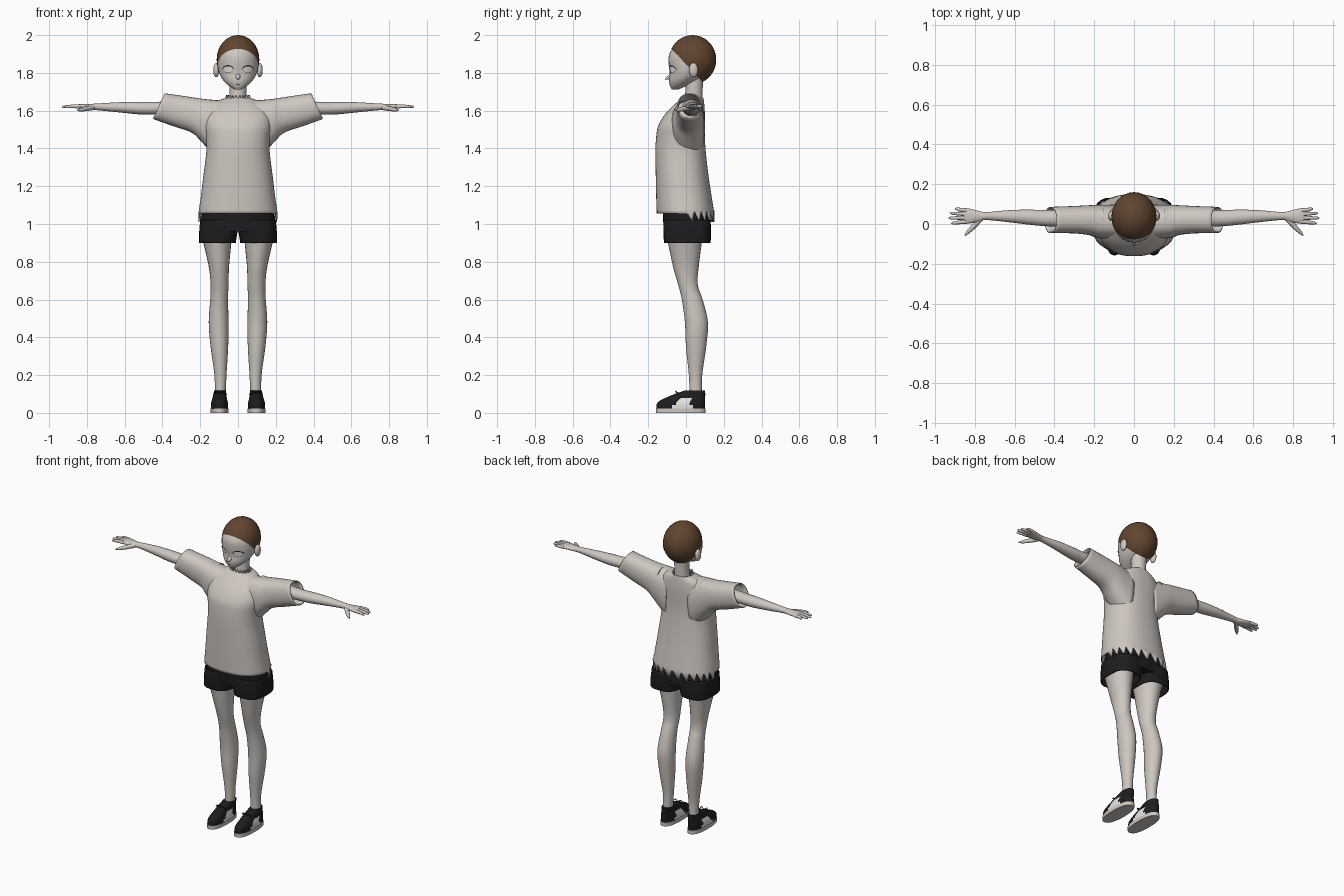
import bpy, bmesh, math
from mathutils import Vector
from mathutils.bvhtree import BVHTree

if "Cube" in bpy.data.objects:
    bpy.data.objects.remove(bpy.data.objects["Cube"])


def material(name, rgb):
    m = bpy.data.materials.new(name)
    m.use_nodes = True
    m.diffuse_color = (*rgb, 1)
    bsdf = m.node_tree.nodes["Principled BSDF"]
    bsdf.inputs["Base Color"].default_value = (*rgb, 1)
    bsdf.inputs["Roughness"].default_value = 0.8
    return m


PALE = material("pale_skin_and_cloth", (0.62, 0.57, 0.53))
BROWN = material("brown_hair", (0.12, 0.06, 0.03))
BLACK = material("black_cloth", (0.012, 0.012, 0.013))
WHITE = material("white", (0.8, 0.79, 0.77))


def finish(name, bm, mats, angle=50, normals=True):
    if normals:
        bmesh.ops.recalc_face_normals(bm, faces=bm.faces)
    me = bpy.data.meshes.new(name)
    bm.to_mesh(me)
    bm.free()
    for m in mats:
        me.materials.append(m)
    ob = bpy.data.objects.new(name, me)
    bpy.context.scene.collection.objects.link(ob)
    bpy.ops.object.select_all(action="DESELECT")
    bpy.context.view_layer.objects.active = ob
    ob.select_set(True)
    bpy.ops.object.shade_smooth_by_angle(angle=math.radians(angle))
    return ob


def spline(p, steps):
    """Catmull-Rom through tuples."""
    out = []
    for i in range(len(p) - 1):
        a, b, c, d = p[max(i - 1, 0)], p[i], p[i + 1], p[min(i + 2, len(p) - 1)]
        for k in range(steps):
            t = k / steps
            out.append([q + 0.5 * t * (r - o + t * (2 * o - 5 * q + 4 * r - s + t * (3 * (q - r) + s - o)))
                        for o, q, r, s in zip(a, b, c, d)])
    return out + [list(p[-1])]


def loft(name, rings, mats, axis="z", segs=24, steps=4, power=2.0, caps=True,
         side=1, tweak=None, rule=None, angle=50):
    """Rings are (position, low a, high a, low b, high b) across the axis."""
    bm = bmesh.new()
    loops = []
    rings = spline(rings, steps)
    for n, (t, a0, a1, b0, b1) in enumerate(rings):
        loop = []
        for k in range(segs):
            w = math.tau * k / segs
            c, s = math.cos(w), math.sin(w)
            u = (a0 + a1) / 2 + (a1 - a0) / 2 * math.copysign(abs(c) ** (2 / power), c)
            v = (b0 + b1) / 2 + (b1 - b0) / 2 * math.copysign(abs(s) ** (2 / power), s)
            co = Vector((t, u, v) if axis == "x" else (u, v, t))
            if tweak:
                tweak(co, n, k, len(rings))
            co.x *= side
            loop.append(bm.verts.new(co))
        loops.append(loop)
    for lo, hi in zip(loops, loops[1:]):
        for k in range(segs):
            j = (k + 1) % segs
            bm.faces.new((lo[k], lo[j], hi[j], hi[k]))
    if caps:
        bm.faces.new(loops[0][::-1])
        bm.faces.new(loops[-1])
    if rule:
        for f in bm.faces:
            f.material_index = rule(f.calc_center_median())
    return finish(name, bm, mats, angle)


def tube(name, points, radii, mat, side=1, segs=10):
    """Tapered round tube through a few points."""
    bm = bmesh.new()
    pts = [Vector((p[0] * side, p[1], p[2])) for p in points]
    loops = []
    for i, p in enumerate(pts):
        q = (pts[min(i + 1, len(pts) - 1)] - pts[max(i - 1, 0)]).to_track_quat("Z", "Y")
        loops.append([bm.verts.new(p + q @ Vector((radii[i] * math.cos(math.tau * k / segs),
                      radii[i] * math.sin(math.tau * k / segs), 0))) for k in range(segs)])
    for lo, hi in zip(loops, loops[1:]):
        for k in range(segs):
            bm.faces.new((lo[k], lo[(k + 1) % segs], hi[(k + 1) % segs], hi[k]))
    bm.faces.new(loops[0])
    bm.faces.new(loops[-1])
    return finish(name, bm, [mat], 60)


def ball(name, center, scale, mat, cut=None):
    bm = bmesh.new()
    bmesh.ops.create_uvsphere(bm, u_segments=32, v_segments=20, radius=1)
    for v in bm.verts:
        v.co = Vector(center) + Vector(a * b for a, b in zip(v.co, scale))
    if cut:
        bmesh.ops.bisect_plane(bm, geom=bm.verts[:] + bm.edges[:] + bm.faces[:],
                               plane_co=cut[0], plane_no=cut[1], clear_inner=True)
    return finish(name, bm, [mat])


# Head, neck and hair
head = loft("head", [(1.712, -.016, .016, -.075, -.04), (1.73, -.046, .046, -.084, .0),
                     (1.76, -.078, .078, -.09, .06), (1.80, -.1, .1, -.086, .11),
                     (1.85, -.107, .107, -.092, .13), (1.9, -.103, .103, -.088, .13),
                     (1.95, -.08, .08, -.054, .11), (1.98, -.04, .04, .0, .07)],
            [PALE], segs=32)
loft("neck", [(1.60, -.06, .06, -.02, .09), (1.67, -.046, .046, -.006, .088),
              (1.78, -.047, .047, .0, .09)], [PALE])
ball("hair", (0, .035, 1.87), (.113, .125, .13), BROWN, ((0, -.08, 1.93), (0, 1.05, 1)))
tube("nose", [(0, -.075, 1.785), (0, -.098, 1.772), (0, -.11, 1.765)], [.016, .009, .002], PALE)
for s, label in ((1, "left"), (-1, "right")):
    ball(label + "_ear", (s * .115, .04, 1.815), (.016, .024, .038), PALE)

# Painted face plates, laid on the head surface
bvh = BVHTree.FromObject(head, bpy.context.evaluated_depsgraph_get())


def face_strip(name, upper, lower, mat, lift):
    bm = bmesh.new()
    rows = []
    for row in (upper, lower):
        rows.append([])
        for x, z in row:
            hit = bvh.ray_cast(Vector((x, -1, z)), Vector((0, 1, 0)))[0]
            rows[-1].append(bm.verts.new((x, hit.y - lift, z)))
    for i in range(len(upper) - 1):
        f = bm.faces.new((rows[0][i], rows[0][i + 1], rows[1][i + 1], rows[1][i]))
        f.normal_update()
        if f.normal.y > 0:
            f.normal_flip()
    finish(name, bm, [mat], normals=False)


def arc(cx, cz, rx, rz):
    return [(cx - rx * math.cos(math.pi * i / 12), cz + rz * math.sin(math.pi * i / 12)) for i in range(13)]


for s, label in ((1, "left"), (-1, "right")):
    ex = s * .053
    face_strip(label + "_eye", arc(ex, 1.818, .026, .018), arc(ex, 1.818, .026, -.016), WHITE, .002)
    face_strip(label + "_lash", arc(ex, 1.818, .03, .023), arc(ex, 1.818, .026, .017), BLACK, .004)
    face_strip(label + "_lower_lash", arc(ex, 1.818, .026, -.015), arc(ex, 1.818, .026, -.0175), BLACK, .004)
face_strip("mouth", arc(0, 1.742, .012, -.002), arc(0, 1.742, .012, -.005), BLACK, .002)


# Shirt with torn hem at the back and a ragged neckline
def ragged(co, n, k, total):
    if n == 0 and co.y > .01:
        co.z += (.015, -.005, -.025, -.045)[k % 4]
    if n == total - 1 and co.y < .04:
        co.z += (-.012, .004, .016, .004)[k % 4]


def thicken(ob):
    mod = ob.modifiers.new("thickness", "SOLIDIFY")
    mod.thickness = .006


thicken(loft("shirt_body", [(1.055, -.21, .21, -.155, .15), (1.15, -.196, .196, -.158, .135),
                            (1.25, -.184, .184, -.16, .12), (1.38, -.168, .168, -.162, .105),
                            (1.46, -.17, .17, -.158, .1), (1.52, -.178, .178, -.147, .1),
                            (1.58, -.172, .172, -.112, .1), (1.63, -.14, .14, -.065, .097),
                            (1.655, -.1, .1, -.035, .094), (1.668, -.062, .062, -.018, .092)],
             [PALE], segs=96, power=2.3, caps=False, tweak=ragged))


def slant(co, n, k, total):
    co.x -= (co.z - 1.622) * .45 * co.x / .42


for s, label in ((1, "left"), (-1, "right")):
    # Sleeve and arm
    thicken(loft(label + "_sleeve", [(.07, -.085, .097, 1.33, 1.652), (.17, -.07, .096, 1.445, 1.66),
                                     (.22, -.055, .094, 1.487, 1.666), (.3, -.047, .09, 1.515, 1.677),
                                     (.42, -.045, .086, 1.556, 1.692)],
                 [PALE], "x", 32, power=2.3, caps=False, side=s, tweak=slant))
    loft(label + "_arm", [(.15, -.02, .08, 1.57, 1.66), (.42, -.012, .07, 1.578, 1.647),
                          (.52, -.004, .072, 1.58, 1.647), (.62, .008, .07, 1.59, 1.645),
                          (.74, .02, .06, 1.602, 1.638), (.78, .012, .066, 1.604, 1.636),
                          (.83, .002, .078, 1.609, 1.635), (.855, .004, .078, 1.612, 1.632)],
         [PALE], "x", 20, side=s)
    # Fingers and thumb
    for name, y0, y1, tip in (("index", .012, .004, .918), ("middle", .031, .03, .932),
                              ("ring", .05, .054, .925), ("little", .068, .077, .9)):
        tube(f"{label}_{name}_finger", [(.84, y0, 1.622), (.88, (y0 + y1) / 2, 1.623),
             (tip - .008, y1, 1.62), (tip, y1, 1.619)], [.011, .0095, .007, .002], PALE, s)
    tube(label + "_thumb", [(.77, .028, 1.616), (.805, -.012, 1.61), (.835, -.042, 1.604),
                            (.85, -.058, 1.602)], [.014, .013, .009, .003], PALE, s)
    # Leg and shorts leg
    loft(label + "_leg", [(.08, .066, .122, .02, .085), (.2, .061, .125, .015, .086),
                          (.35, .052, .145, .0, .107), (.48, .05, .155, -.006, .116),
                          (.6, .053, .147, -.022, .088), (.68, .05, .145, -.042, .062),
                          (.78, .047, .156, -.07, .068), (.95, .03, .195, -.105, .09)],
         [PALE], side=s)
    thicken(loft(label + "_shorts_leg", [(.9, .012, .206, -.116, .13), (.95, .004, .206, -.12, .133),
                                         (1.02, -.01, .2, -.12, .13)],
                 [BLACK], power=2.8, caps=False, side=s))

    # Shoe
    def panel(c):
        return int(c.z < .082 and -.075 < c.y - .6 * c.z < -.012 or c.z < .045 and -.08 < c.y < .03)

    loft(label + "_shoe", [(.022, .052, .143, -.155, .1), (.05, .053, .143, -.154, .1),
                           (.072, .058, .137, -.125, .101), (.1, .062, .13, -.06, .102),
                           (.118, .064, .126, -.008, .1)],
         [BLACK, WHITE], segs=40, steps=4, power=2.3, side=s, rule=panel)
    loft(label + "_sole", [(0, .05, .146, -.158, .103), (.024, .05, .146, -.158, .103)],
         [PALE], segs=40, steps=1, power=2.4, side=s)
    for d in (-1, 1):
        tube(label + "_lace_loop", [(.095, -.045, .106), (.095 + d * .02, -.055, .115),
             (.095 + d * .034, -.045, .1), (.095 + d * .012, -.04, .104)], [.003] * 4, BLACK, s, 6)

# Shorts waist
loft("shorts_waist", [(.96, -.19, .19, -.118, .13), (1.0, -.2, .2, -.12, .13),
                      (1.1, -.178, .178, -.125, .11)], [BLACK], segs=32, power=2.6)
